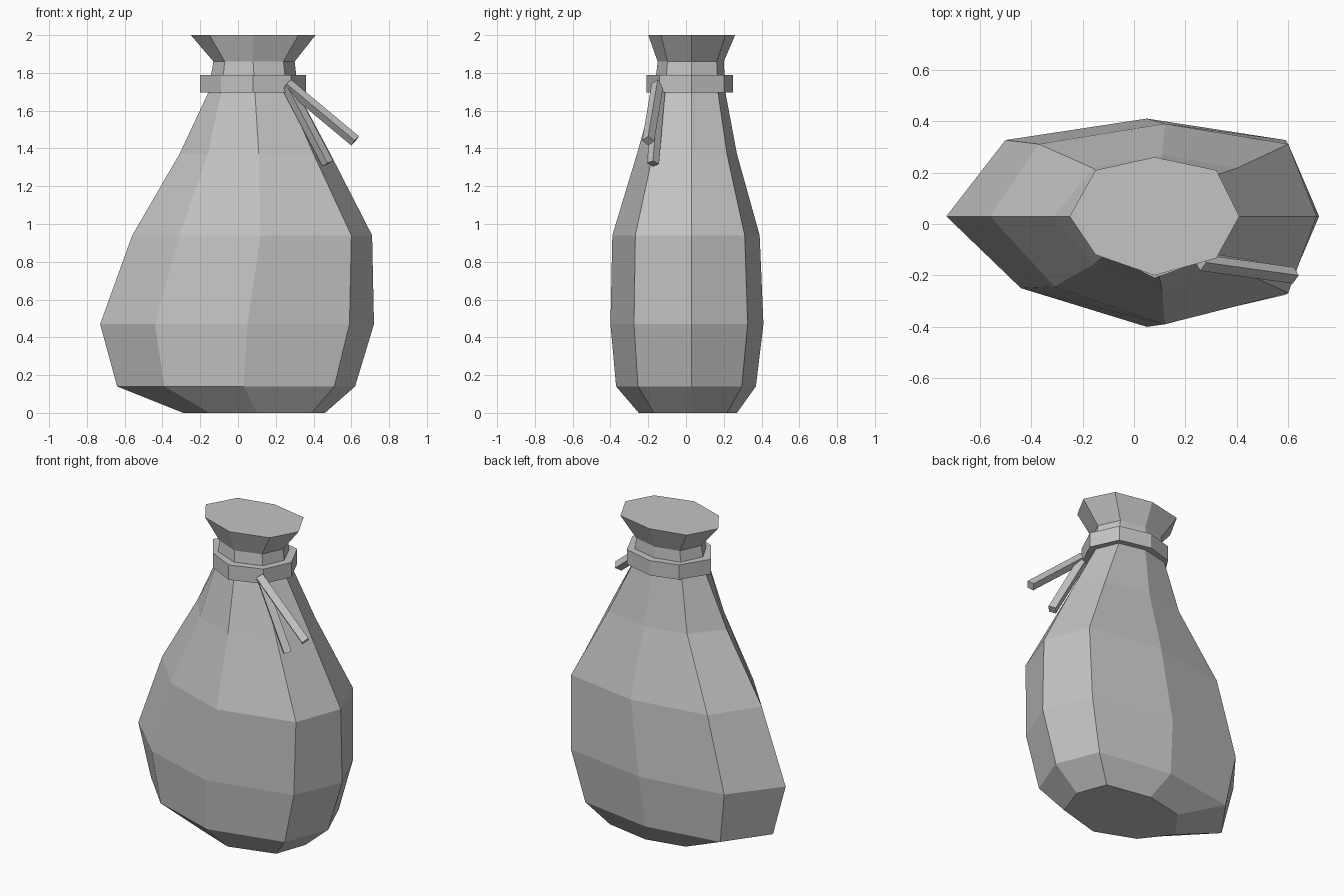
import bpy
import bmesh
from mathutils import Vector

default = bpy.data.objects.get("Cube")
if default:
    bpy.data.objects.remove(default, do_unlink=True)

# One plain cloth colour for everything
GREY = (0.55, 0.55, 0.55, 1)
cloth = bpy.data.materials.new("grey cloth")
cloth.use_nodes = True
cloth.diffuse_color = GREY
cloth.node_tree.nodes["Principled BSDF"].inputs["Base Color"].default_value = GREY

MIDDLE_Y = 0.03


def finish(bm, name):
    """Turn a bmesh into a flat shaded object."""
    bmesh.ops.recalc_face_normals(bm, faces=bm.faces)
    mesh = bpy.data.meshes.new(name)
    bm.to_mesh(mesh)
    bm.free()
    mesh.materials.append(cloth)
    obj = bpy.data.objects.new(name, mesh)
    bpy.context.collection.objects.link(obj)
    return obj


def octagon(z, left, near_left, middle, near_right, right, front, back, skew=0.0):
    """Uneven eight sided outline; front and back are depths from the middle."""
    y = MIDDLE_Y
    return [
        (left, y, z),
        (near_left, y - front * 0.65, z),
        (middle, y - front, z),
        (near_right, y - front * 0.71, z),
        (right, y, z),
        (near_right, y + back * 0.78, z),
        (middle, y + back, z),
        (near_left - skew, y + back * 0.78, z),
    ]


def loft(name, outlines):
    """Skin a stack of outlines and cap both ends."""
    bm = bmesh.new()
    rings = [[bm.verts.new(p) for p in outline] for outline in outlines]
    for low, high in zip(rings, rings[1:]):
        for i in range(len(low)):
            j = (i + 1) % len(low)
            bm.faces.new((low[i], low[j], high[j], high[i]))
    bm.faces.new(rings[0])
    bm.faces.new(rings[-1])
    return finish(bm, name)


def strip(name, start, end, radius):
    """Square cord laid on its edge between two points."""
    start, end = Vector(start), Vector(end)
    along = (end - start).normalized()
    side = along.cross(Vector((0, 1, 0))).normalized()
    depth = along.cross(side)
    corners = [side, depth, -side, -depth]
    return loft(name, [[p + c * radius for c in corners] for p in (start, end)])


# Sagging sack with a pinched neck and flared mouth
loft("sack", [
    octagon(0.00, -0.29, -0.15, 0.10, 0.39, 0.46, 0.28, 0.24),
    octagon(0.14, -0.64, -0.39, 0.03, 0.51, 0.62, 0.40, 0.34, 0.06),
    octagon(0.47, -0.73, -0.44, 0.05, 0.59, 0.72, 0.43, 0.38, 0.06),
    octagon(0.94, -0.56, -0.31, 0.12, 0.60, 0.71, 0.42, 0.36, 0.06),
    octagon(1.37, -0.31, -0.16, 0.11, 0.40, 0.49, 0.29, 0.24),
    octagon(1.69, -0.16, -0.09, 0.09, 0.26, 0.32, 0.20, 0.18),
    octagon(1.86, -0.13, -0.07, 0.08, 0.24, 0.30, 0.18, 0.17),
    octagon(2.00, -0.25, -0.15, 0.08, 0.32, 0.41, 0.23, 0.23),
])

# Band tied round the neck
band = (-0.20, -0.09, 0.08, 0.28, 0.36, 0.24, 0.22)
loft("neck_band", [octagon(z, *band) for z in (1.695, 1.79)])

# Two loose ends of the band
strip("upper_tie_end", (0.26, -0.15, 1.74), (0.62, -0.20, 1.44), 0.032)
strip("lower_tie_end", (0.26, -0.14, 1.73), (0.475, -0.175, 1.32), 0.032)
